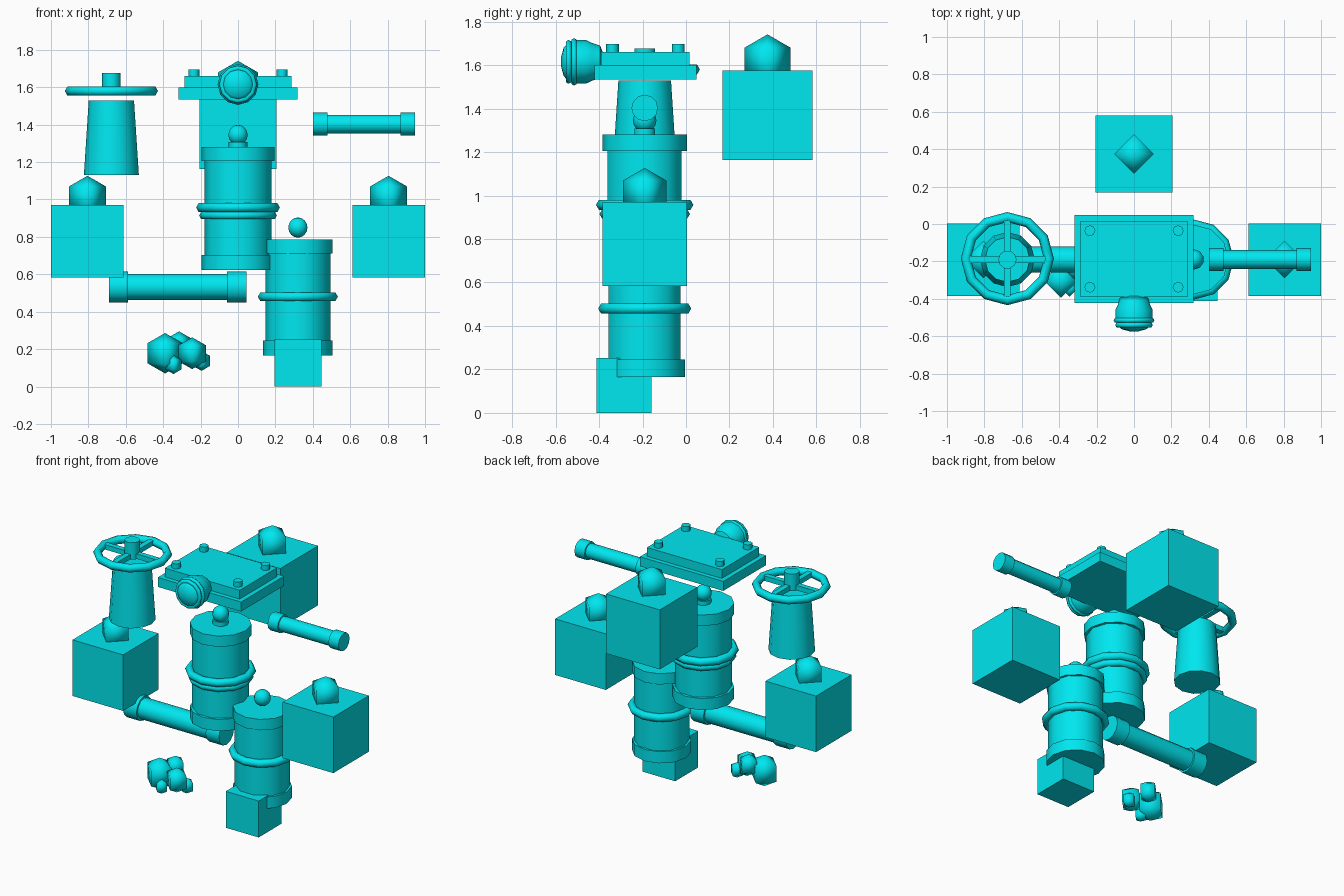
import bpy
from math import pi, radians, cos, sin

if "Cube" in bpy.data.objects:
    bpy.data.objects.remove(bpy.data.objects["Cube"])

CY = -0.19  # common depth line of most parts
mat = bpy.data.materials.new("cyan")
mat.diffuse_color = (0.0, 0.8, 0.87, 1)
mat.use_nodes = True
mat.node_tree.nodes["Principled BSDF"].inputs["Base Color"].default_value = mat.diffuse_color


def finish(name, smooth=None):
    ob = bpy.context.object
    ob.name = name
    ob.data.materials.append(mat)
    if smooth == "all":
        bpy.ops.object.shade_smooth()
    elif smooth:
        bpy.ops.object.shade_smooth_by_angle(angle=radians(smooth))
    return ob


def box(name, loc, size):
    bpy.ops.mesh.primitive_cube_add(size=1, location=loc)
    bpy.context.object.scale = size
    bpy.ops.object.transform_apply(location=False, rotation=False)
    return finish(name)


def frustum(name, loc, r1, r2, depth, n=12, rot=(0, 0, pi / 2)):
    bpy.ops.mesh.primitive_cone_add(vertices=n, radius1=r1, radius2=r2, depth=depth,
                                    location=loc, rotation=rot)
    return finish(name, 50)


def drum(name, x, z0, z1, r, n=12, y=CY):
    return frustum(name, (x, y, (z0 + z1) / 2), r, r, z1 - z0, n)


def rod(name, x0, x1, z, r):
    return frustum(name, ((x0 + x1) / 2, CY, z), r, r, x1 - x0, 12, (0, pi / 2, 0))


def ring(name, loc, R, r, rot=(0, 0, 0), n=12):
    bpy.ops.mesh.primitive_torus_add(location=loc, rotation=rot, major_radius=R,
                                     minor_radius=r, major_segments=n, minor_segments=6)
    return finish(name, 65)


def ball(name, loc, r):
    bpy.ops.mesh.primitive_uv_sphere_add(segments=10, ring_count=8, radius=r, location=loc)
    return finish(name, "all")


def octahedron(name, loc, r):
    bpy.ops.mesh.primitive_uv_sphere_add(segments=4, ring_count=2, radius=r, location=loc)
    return finish(name, "all")


def lathe_y(name, loc, profile, n=12):
    # revolve (radius, y) pairs around the y axis
    verts, faces = [], []
    for r, y in profile:
        for i in range(n):
            a = 2 * pi * i / n
            verts.append((r * cos(a), y, r * sin(a)))
    for k in range(len(profile) - 1):
        for i in range(n):
            j = (i + 1) % n
            faces.append((k * n + i, k * n + j, (k + 1) * n + j, (k + 1) * n + i))
    faces += [tuple(range(n))[::-1], tuple(range((len(profile) - 1) * n, len(profile) * n))]
    me = bpy.data.meshes.new(name)
    me.from_pydata(verts, [], faces)
    ob = bpy.data.objects.new(name, me)
    ob.location = loc
    bpy.context.collection.objects.link(ob)
    bpy.ops.object.select_all(action="DESELECT")
    ob.select_set(True)
    bpy.context.view_layer.objects.active = ob
    return finish(name, 40)


# crates with a crystal sunk into the top
for nm, x, y, z, s, r in (("left", -0.805, CY, 0.777, 0.388, 0.115),
                          ("right", 0.805, CY, 0.777, 0.388, 0.115),
                          ("back", 0, 0.375, 1.37, 0.412, 0.122),
                          ("base", 0.32, -0.285, 0.126, 0.252, 0.075)):
    box(nm + "_crate", (x, y, z), (s, s, s))
    octahedron(nm + "_crystal", (x, y, z + s * 0.605), r)

# barrels: body, end caps, hoops, ball
for nm, x, z0, z1, rb, rc in (("upper", 0, 0.622, 1.28, 0.179, 0.194),
                              ("lower", 0.32, 0.165, 0.785, 0.174, 0.186)):
    drum(nm + "_barrel_body", x, z0 + 0.02, z1 - 0.02, rb, 10)
    drum(nm + "_barrel_bottom_cap", x, z0, z0 + 0.08, rc)
    drum(nm + "_barrel_top_cap", x, z1 - 0.075, z1, rc)
    ball(nm + "_barrel_knob", (x, CY, z1 + 0.065), 0.054)
drum("upper_knob_neck", 0, 1.27, 1.308, 0.05, 10)
ring("upper_hoop_a", (0, CY, 0.957), 0.197, 0.027)
ring("upper_hoop_b", (0, CY, 0.915), 0.185, 0.023)
ring("lower_hoop", (0.32, CY, 0.48), 0.187, 0.027)

# flanged pipes
for nm, x0, x1, z, rb, rc, f in (("lower", -0.69, 0.045, 0.533, 0.07, 0.083, 0.103),
                                 ("upper", 0.402, 0.945, 1.403, 0.05, 0.061, 0.077)):
    rod(nm + "_pipe", x0 + 0.01, x1 - 0.01, z, rb)
    rod(nm + "_flange_left", x0, x0 + f, z, rc)
    rod(nm + "_flange_right", x1 - f, x1, z, rc)

# pedestal and hand wheel
WX = -0.677
frustum("wheel_pedestal", (WX, CY, 1.33), 0.147, 0.121, 0.4, 12)
ring("hand_wheel_rim", (WX, CY + 0.005, 1.58), 0.222, 0.027)
drum("hand_wheel_hub", WX, 1.56, 1.677, 0.049, 10)
box("wheel_spoke_x", (WX, CY, 1.58), (0.43, 0.036, 0.034))
box("wheel_spoke_y", (WX, CY, 1.58), (0.036, 0.43, 0.034))

# stepped hatch with corner bolts
box("hatch_base", (0, -0.187, 1.567), (0.638, 0.47, 0.066))
box("hatch_lid", (0, -0.187, 1.63), (0.574, 0.408, 0.062))
for sx in (-1, 1):
    for sy in (-1, 1):
        drum("hatch_bolt", sx * 0.236, 1.65, 1.696, 0.029, 8, -0.187 + sy * 0.151)

# lamp on the hatch front
lathe_y("lamp_housing", (0, 0, 1.615), [(0.05, -0.385), (0.075, -0.395), (0.086, -0.43),
                                        (0.1, -0.46), (0.1, -0.51)])
lathe_y("lamp_lens", (0, 0, 1.615), [(0.09, -0.51), (0.085, -0.545), (0.065, -0.563),
                                     (0.02, -0.575)])
ring("lamp_rim_back", (0, -0.515, 1.615), 0.095, 0.014, (pi / 2, 0, 0))
ring("lamp_rim_front", (0, -0.54, 1.615), 0.087, 0.014, (pi / 2, 0, 0))

# rock cluster
for i, (x, y, z, r) in enumerate(((-0.39, -0.30, 0.178, 0.108), (-0.315, -0.235, 0.222, 0.073),
                                  (-0.245, -0.32, 0.178, 0.085), (-0.195, -0.28, 0.137, 0.053),
                                  (-0.345, -0.345, 0.117, 0.05))):
    octahedron(f"rock_{i + 1}", (x, y, z), r)
